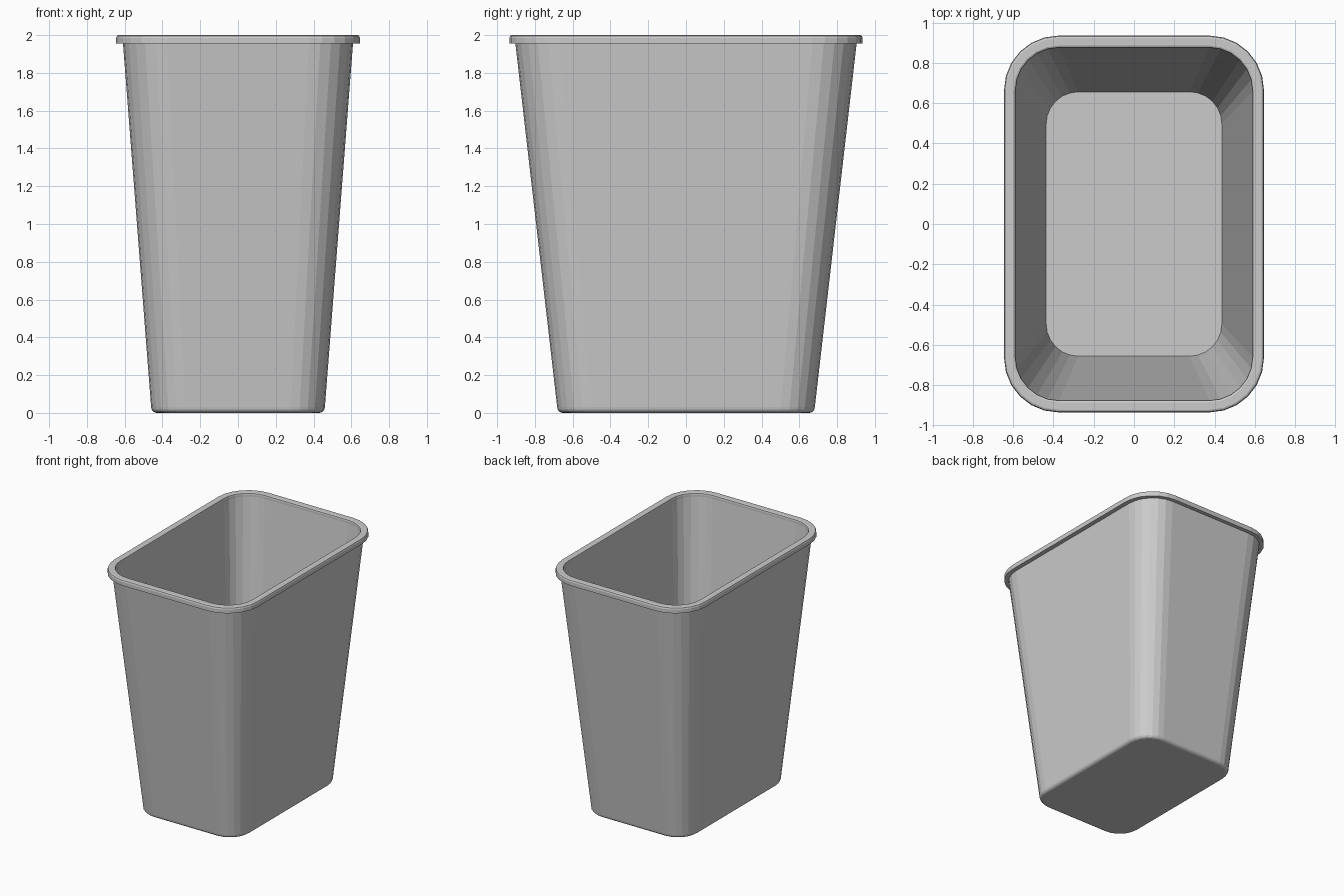
import bpy, bmesh, math

if "Cube" in bpy.data.objects:
    bpy.data.objects.remove(bpy.data.objects["Cube"], do_unlink=True)

CORNER_STEPS = 6

plastic = bpy.data.materials.new("grey plastic")
plastic.use_nodes = True
colour = (0.6, 0.6, 0.6, 1)
plastic.diffuse_color = colour
plastic.node_tree.nodes["Principled BSDF"].inputs["Base Color"].default_value = colour


def ring(bm, hx, hy, r, z):
    """Rounded rectangle of vertices, counter-clockwise from above."""
    verts = []
    for k, (sx, sy) in enumerate([(1, 1), (-1, 1), (-1, -1), (1, -1)]):
        for i in range(CORNER_STEPS + 1):
            a = (k + i / CORNER_STEPS) * math.pi / 2
            verts.append(bm.verts.new((sx * (hx - r) + r * math.cos(a),
                                       sy * (hy - r) + r * math.sin(a), z)))
    return verts


def loft(name, sections, cap=False, closed=False):
    """Skin a list of (half x, half y, corner radius, z) sections."""
    bm = bmesh.new()
    rings = [ring(bm, *s) for s in sections]
    pairs = list(zip(rings, rings[1:]))
    if closed:
        pairs.append((rings[-1], rings[0]))
    for a, b in pairs:
        n = len(a)
        for i in range(n):
            j = (i + 1) % n
            bm.faces.new((a[i], a[j], b[j], b[i]))
    if cap:
        bm.faces.new(rings[0][::-1])
        bm.faces.new(rings[-1])
    bmesh.ops.recalc_face_normals(bm, faces=bm.faces)
    mesh = bpy.data.meshes.new(name)
    bm.to_mesh(mesh)
    bm.free()
    mesh.materials.append(plastic)
    obj = bpy.data.objects.new(name, mesh)
    bpy.context.collection.objects.link(obj)
    return obj


# Tapered bin shell: rounded foot, outer wall, inner wall, floor
foot = 0.03
sections = []
for i in range(5):
    a = i / 4 * math.pi / 2
    inset = foot * (1 - math.sin(a))
    sections.append((0.46 - inset, 0.682 - inset, 0.18 - inset, foot * (1 - math.cos(a))))
sections += [(0.61, 0.905, 0.235, 1.97),
             (0.588, 0.875, 0.215, 1.97),
             (0.436, 0.656, 0.16, 0.03)]
loft("bin_shell", sections, cap=True)

# Rim band with softened top edges
loft("rim", [(0.588, 0.875, 0.215, 1.955),
             (0.645, 0.935, 0.27, 1.955),
             (0.645, 0.935, 0.27, 1.985),
             (0.641, 0.931, 0.266, 1.996),
             (0.632, 0.922, 0.257, 2.0),
             (0.598, 0.885, 0.225, 2.0),
             (0.590, 0.877, 0.217, 1.996),
             (0.588, 0.875, 0.215, 1.985)], closed=True)
